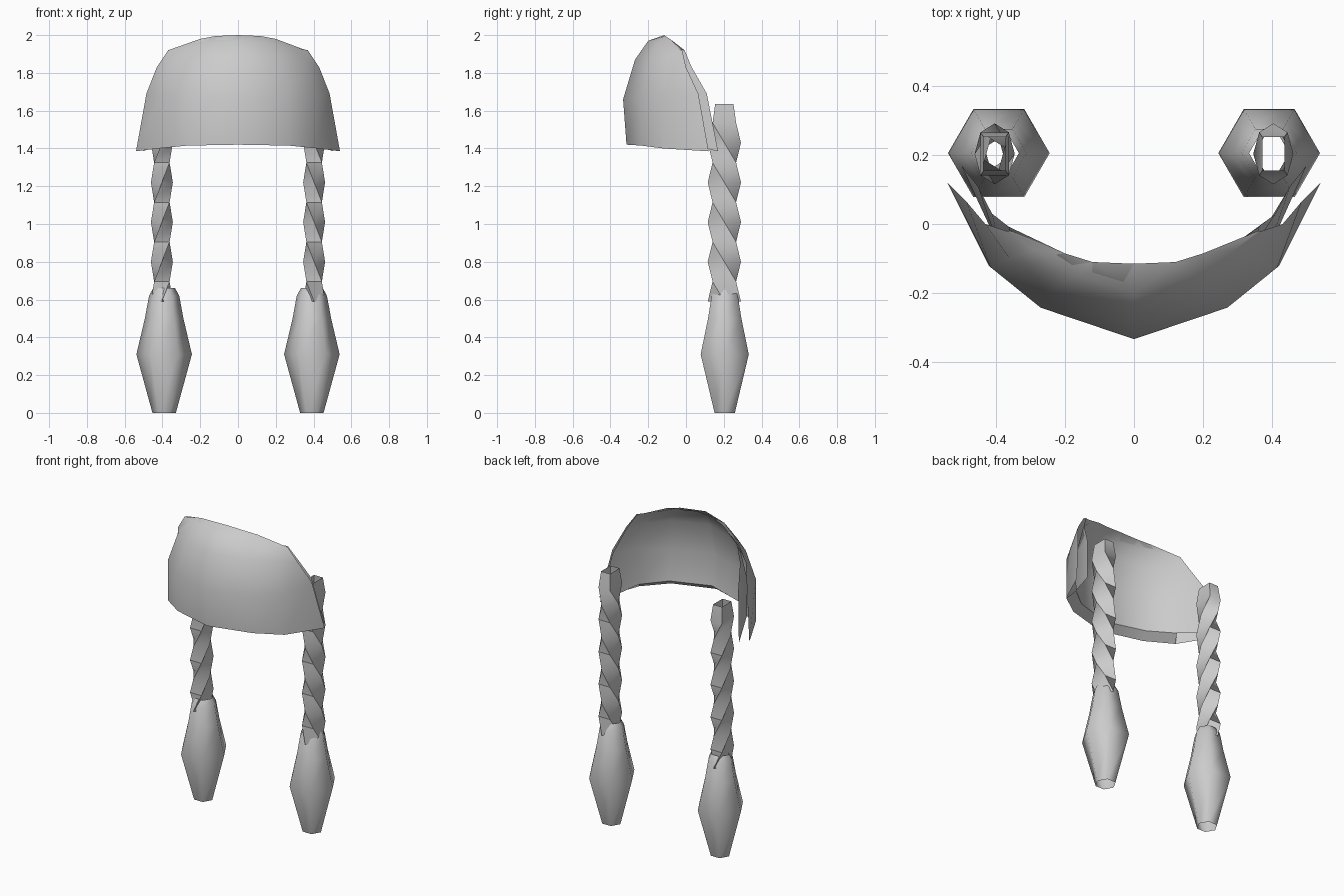
import bpy
import math

if "Cube" in bpy.data.objects:
    bpy.data.objects.remove(bpy.data.objects["Cube"])

grey = bpy.data.materials.new("light_grey")
grey.use_nodes = True
grey.diffuse_color = (0.6, 0.6, 0.6, 1)
grey.node_tree.nodes["Principled BSDF"].inputs["Base Color"].default_value = (0.6, 0.6, 0.6, 1)


def make(name, verts, faces, angle=60):
    mesh = bpy.data.meshes.new(name)
    mesh.from_pydata(verts, [], faces)
    mesh.materials.append(grey)
    obj = bpy.data.objects.new(name, mesh)
    bpy.context.collection.objects.link(obj)
    bpy.ops.object.select_all(action="DESELECT")
    obj.select_set(True)
    bpy.context.view_layer.objects.active = obj
    bpy.ops.object.shade_smooth_by_angle(angle=math.radians(angle))
    return obj


def grid_faces(rows, cols, closed=False, flip=False):
    faces = []
    for r in range(rows - 1):
        for c in range(cols if closed else cols - 1):
            d = (c + 1) % cols
            f = (r * cols + c, r * cols + d, (r + 1) * cols + d, (r + 1) * cols + c)
            faces.append(f[::-1] if flip else f)
    return faces


# Hood: half rows from the centre line to the rear edge, bottom row first
half_rows = [
    [(0, -.315, 1.42), (.27, -.235, 1.415), (.42, -.12, 1.40), (.54, .12, 1.385)],
    [(0, -.333, 1.66), (.27, -.242, 1.66), (.415, -.125, 1.67), (.485, .065, 1.69)],
    [(0, -.27, 1.87), (.23, -.19, 1.865), (.36, -.10, 1.85), (.43, .0, 1.83)],
    [(0, -.20, 1.97), (.17, -.15, 1.96), (.29, -.075, 1.935), (.37, -.02, 1.92)],
    [(0, -.115, 2.0), (.12, -.11, 1.995), (.20, -.085, 1.98), (.36, -.02, 1.92)],
]


def full(row):
    return [(-x, y, z) for x, y, z in row[:0:-1]] + list(row)


outer = [full(row) for row in half_rows]
make("hood_outer", [p for row in outer for p in row], grid_faces(5, 7))

# Lining: the hood drawn inwards, fading to nothing at the crown
inner = []
for r, row in enumerate(half_rows):
    fade = (1, .9, .6, .25, 0)[r]
    inner.append(full([(x * (1 - .075 * fade), y + .05 * fade,
                        z + (.04 if r == 0 and c < 3 else 0))
                       for c, (x, y, z) in enumerate(row)]))
make("hood_lining", [p for row in inner for p in row], grid_faces(5, 7, flip=True))

# Hem: strip between hood and lining, leaving the two rear points split
make("hood_hem", inner[0][1:6] + outer[0][1:6], grid_faces(2, 5, flip=True), 30)

# Braid: four-sided tube turning an eighth per ring
TURN = math.pi / 4
ring_z = [.59 + .105 * k for k in range(10)] + [1.635]
for side, label in ((1, "left"), (-1, "right")):
    verts = []
    for k, z in enumerate(ring_z):
        size = .78 if k == 10 else 1
        for i in range(4):
            a = i * math.pi / 2 - min(k, 9) * TURN
            verts.append((side * (.403 + .058 * size * math.cos(a)),
                          .203 + .088 * size * math.sin(a), z))
    faces = grid_faces(len(ring_z), 4, closed=True, flip=side < 0)
    make(label + "_braid", verts, faces, 50)

    # Tassel: open six-sided spindle
    verts = []
    for z, radius in ((0, .062), (.31, .147), (.50, .102), (.62, .08), (.66, .058)):
        for i in range(6):
            a = i * math.pi / 3
            verts.append((side * (.391 + radius * math.cos(a)),
                          .205 + radius * math.sin(a), z))
    make(label + "_tassel", verts, grid_faces(5, 6, closed=True, flip=side < 0))
